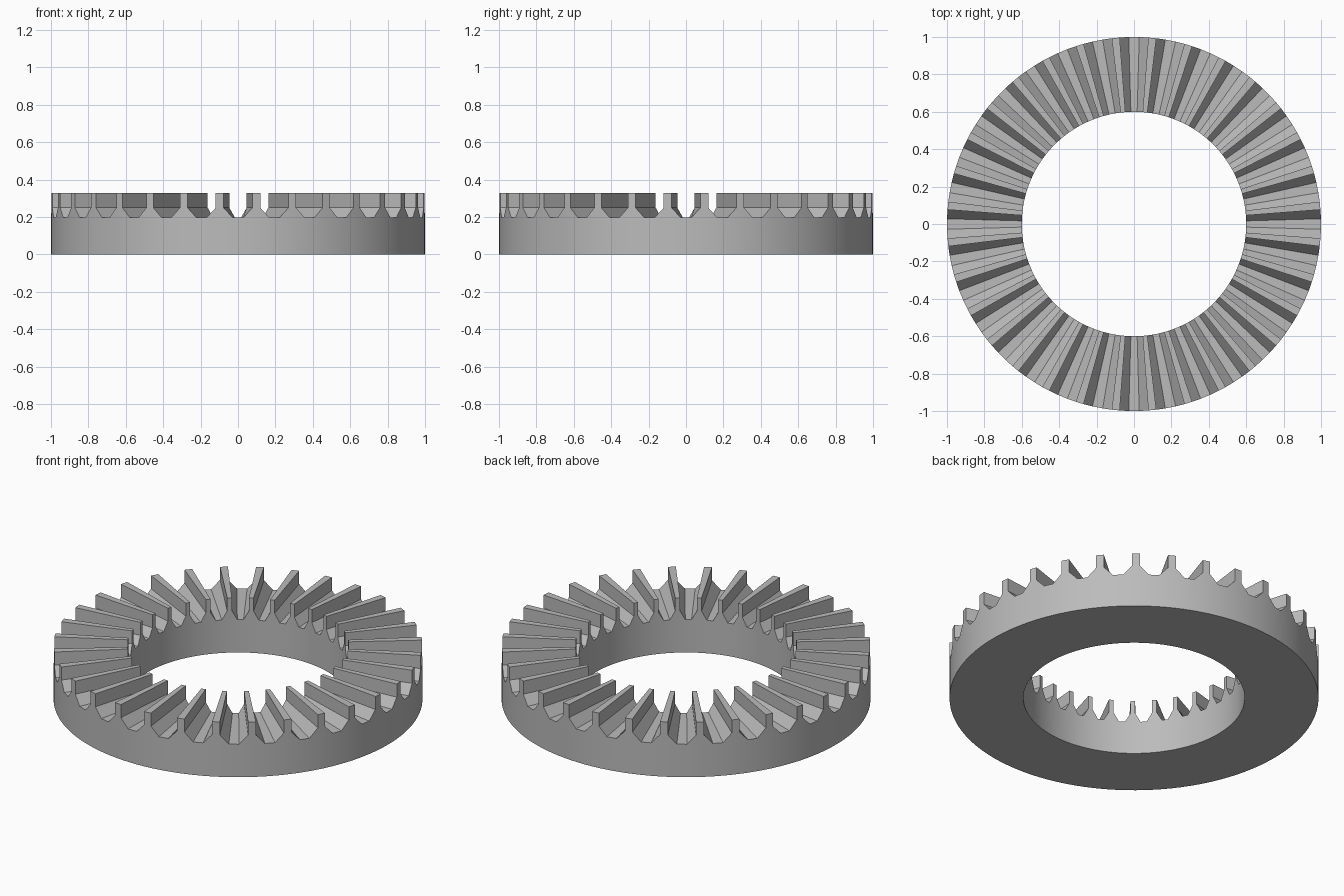
import bpy
import bmesh
import math

cube = bpy.data.objects.get("Cube")
if cube:
    bpy.data.objects.remove(cube, do_unlink=True)

TEETH = 32
OUTER, INNER = 1.0, 0.6
FLOOR, SHOULDER, TIP = 0.197, 0.25, 0.328
PITCH = 2 * math.pi / TEETH
VALLEY = math.radians(1.6)    # half angle of the valley floor
FLANK = math.radians(4.4)     # half angle where the upright tooth wall starts

grey = bpy.data.materials.new("plain_grey")
grey.use_nodes = True
grey.diffuse_color = (0.5, 0.5, 0.5, 1)
grey.node_tree.nodes["Principled BSDF"].inputs["Base Color"].default_value = (0.5, 0.5, 0.5, 1)

bm = bmesh.new()


def pair(angle, z):
    """Outer and inner point at one angle and height."""
    c, s = math.cos(angle), math.sin(angle)
    return [bm.verts.new((r * c, r * s, z)) for r in (OUTER, INNER)]


def walls(points):
    """Matching faces on the outer and inner rim."""
    bm.faces.new([p[0] for p in points])
    bm.faces.new([p[1] for p in reversed(points)])


def radial(a, b):
    """Face running from the inner to the outer rim."""
    bm.faces.new((a[0], b[0], b[1], a[1]))


# One repeat is a valley followed by a tooth
for i in range(TEETH):
    start = i * PITCH
    angles = [start - VALLEY, start + VALLEY, start + FLANK,
              start + PITCH - FLANK, start + PITCH - VALLEY]
    base = [pair(a, 0) for a in angles]
    floor = [pair(a, FLOOR) for a in angles]
    shoulder = [pair(a, SHOULDER) for a in angles[2:4]]
    tip = [pair(a, TIP) for a in angles[2:4]]

    # Ring body and underside
    for k in range(4):
        walls([base[k], base[k + 1], floor[k + 1], floor[k]])
        radial(base[k + 1], base[k])

    # Tooth ends: two sloping feet and the upright blade
    walls([floor[1], floor[2], shoulder[0]])
    walls([floor[2], floor[3], shoulder[1], tip[1], tip[0], shoulder[0]])
    walls([floor[3], floor[4], shoulder[1]])

    # Valley floor, flanks, upright walls and tooth top
    outline = [floor[0], floor[1], shoulder[0], tip[0], tip[1], shoulder[1], floor[4]]
    for a, b in zip(outline, outline[1:]):
        radial(a, b)

bmesh.ops.remove_doubles(bm, verts=bm.verts, dist=0.0001)
bmesh.ops.recalc_face_normals(bm, faces=bm.faces)

mesh = bpy.data.meshes.new("crown_gear_ring")
bm.to_mesh(mesh)
bm.free()
mesh.materials.append(grey)
ring = bpy.data.objects.new("crown_gear_ring", mesh)
bpy.context.collection.objects.link(ring)

# Smooth rims, crisp teeth
bpy.ops.object.select_all(action='DESELECT')
ring.select_set(True)
bpy.context.view_layer.objects.active = ring
bpy.ops.object.shade_smooth_by_angle(angle=math.radians(25))
